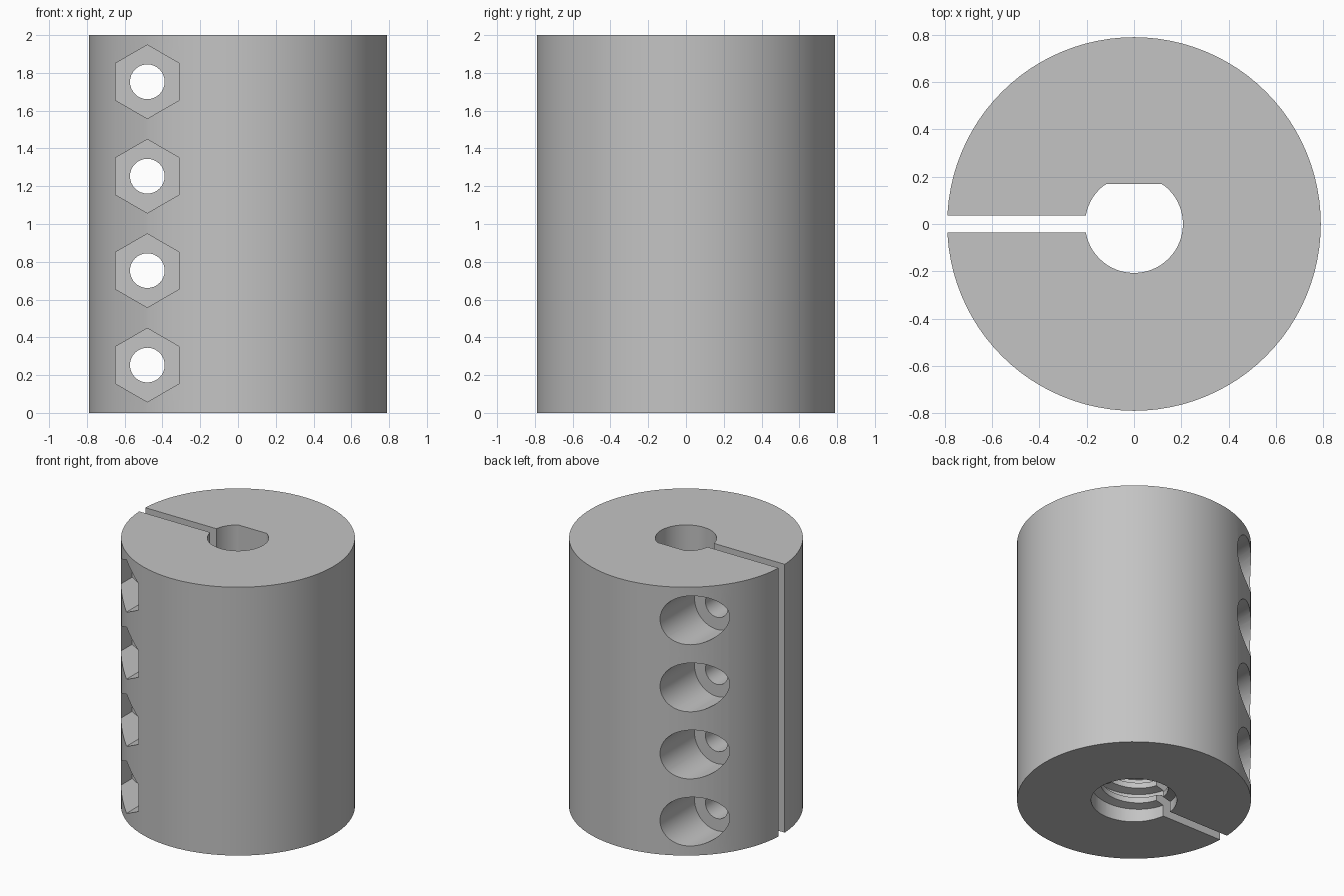
import bpy, bmesh, math
from mathutils import Matrix

if "Cube" in bpy.data.objects:
    bpy.data.objects.remove(bpy.data.objects["Cube"])

HEIGHT, RADIUS = 2.0, 0.79
BORE_THREAD, CREST, PITCH = 0.29, 0.23, 0.115
BOLT_X = -0.48

grey = bpy.data.materials.new("plain grey")
grey.use_nodes = True
grey.diffuse_color = (0.55, 0.55, 0.55, 1)
grey.node_tree.nodes["Principled BSDF"].inputs["Base Color"].default_value = (0.55, 0.55, 0.55, 1)


def finish(name, bm):
    bmesh.ops.recalc_face_normals(bm, faces=bm.faces)
    mesh = bpy.data.meshes.new(name)
    bm.to_mesh(mesh)
    bm.free()
    mesh.materials.append(grey)
    obj = bpy.data.objects.new(name, mesh)
    bpy.context.collection.objects.link(obj)
    return obj


def ngon(radius, sides):
    """Polygon outline with one corner pointing along +y."""
    steps = [2 * math.pi * i / sides for i in range(sides)]
    return [(radius * math.sin(a), radius * math.cos(a)) for a in steps]


def prism(name, outline, low, high, matrix=Matrix()):
    """Extrude an outline along its local z, then place it."""
    bm = bmesh.new()
    rings = [[bm.verts.new((x, y, z)) for x, y in outline] for z in (low, high)]
    bm.faces.new(rings[0])
    bm.faces.new(rings[1])
    n = len(outline)
    for i in range(n):
        j = (i + 1) % n
        bm.faces.new((rings[0][i], rings[0][j], rings[1][j], rings[1][i]))
    bmesh.ops.transform(bm, matrix=matrix, verts=bm.verts)
    return finish(name, bm)


def helix_ridge(name, z_start, z_end, steps=48):
    """Sweep a trapezoid along a helix to make the internal thread."""
    root, tip = PITCH * 0.36, PITCH * 0.18
    profile = [(BORE_THREAD + 0.02, -root), (CREST, -tip),
               (CREST, tip), (BORE_THREAD + 0.02, root)]
    bm = bmesh.new()
    rings = []
    for i in range(int((z_end - z_start) / PITCH * steps) + 1):
        a = 2 * math.pi * i / steps
        z = z_start + PITCH * i / steps
        rings.append([bm.verts.new((r * math.cos(a), r * math.sin(a), z + h))
                      for r, h in profile])
    for p, q in zip(rings, rings[1:]):
        for k in range(4):
            m = (k + 1) % 4
            bm.faces.new((p[k], p[m], q[m], q[k]))
    bm.faces.new(rings[0])
    bm.faces.new(rings[-1])
    return finish(name, bm)


def combine(target, tool, operation="DIFFERENCE"):
    mod = target.modifiers.new(tool.name, "BOOLEAN")
    mod.operation, mod.solver, mod.object = operation, "EXACT", tool
    bpy.context.view_layer.objects.active = target
    bpy.ops.object.modifier_apply(modifier=mod.name)
    bpy.data.objects.remove(tool)


# Clamp body
body = prism("clamp_coupler_body", ngon(RADIUS, 96), 0, HEIGHT)

# Upper bore with one flat side, and lower round bore with thread
flat_bore = [(x, min(y, 0.17)) for x, y in ngon(0.207, 64)]
combine(body, prism("flat_sided_bore", flat_bore, 0.9, HEIGHT + 0.1))
combine(body, prism("round_bore", ngon(BORE_THREAD, 64), -0.1, 1.0))
combine(body, helix_ridge("thread_ridge", 0.06, 0.94), "UNION")

# Clamping slot on the right side
slot = [(-1, -0.036), (-0.1, -0.036), (-0.1, 0.036), (-1, 0.036)]
combine(body, prism("clamp_slot", slot, -0.1, HEIGHT + 0.1))

# Four bolts: through hole, hex nut pocket in front, round head pocket behind
for i in range(4):
    place = Matrix.Translation((BOLT_X, 0, 0.253 + 0.5 * i)) @ Matrix.Rotation(math.pi / 2, 4, "X")
    combine(body, prism("bolt_hole", ngon(0.092, 32), -1, 1, place))
    combine(body, prism("nut_pocket", ngon(0.195, 6), 0.32, 1, place))
    combine(body, prism("head_pocket", ngon(0.182, 48), -1, -0.325, place))

# Smooth round walls, crisp edges
bpy.ops.object.select_all(action="DESELECT")
body.select_set(True)
bpy.context.view_layer.objects.active = body
bpy.ops.object.shade_smooth_by_angle(angle=math.radians(25))
